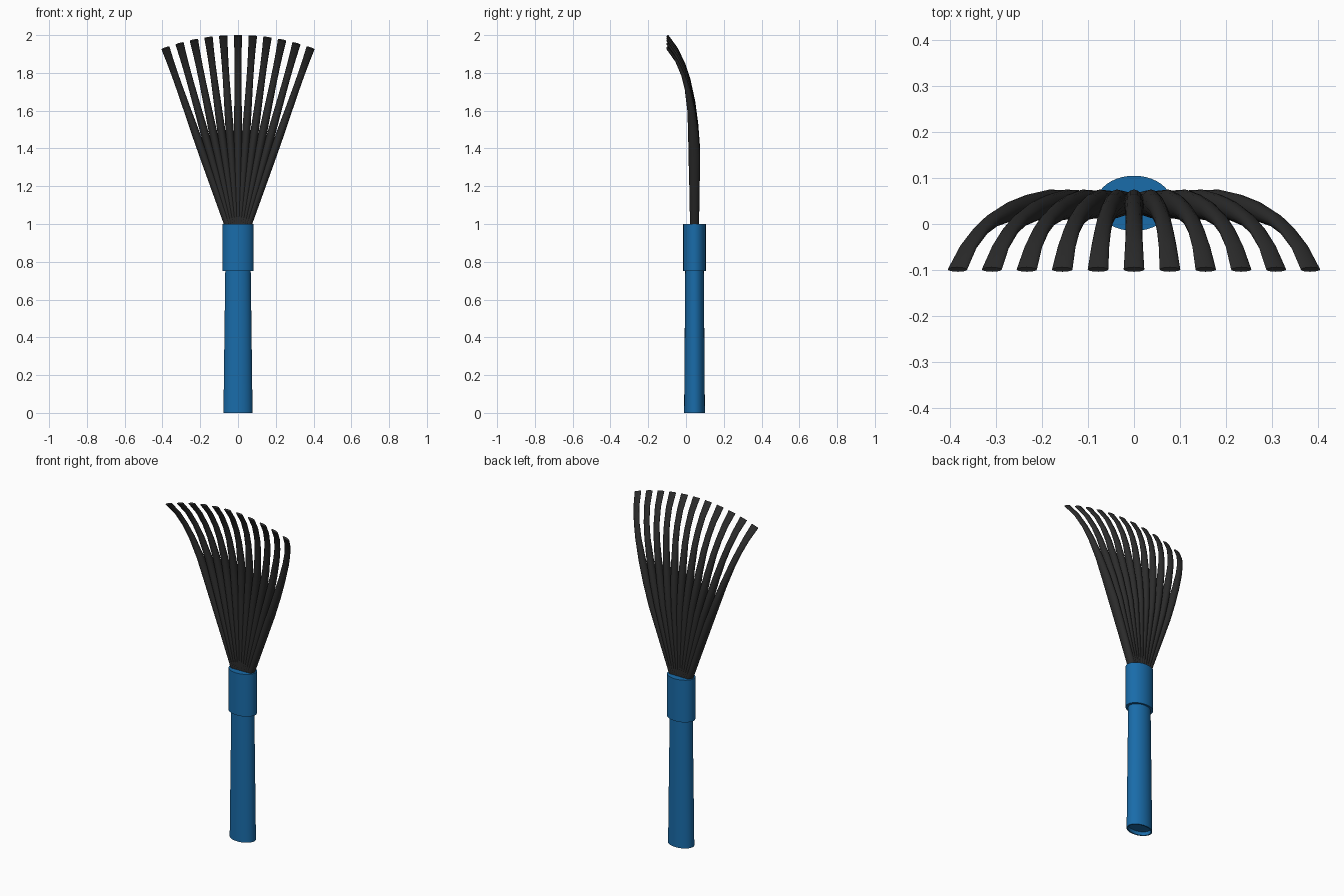
import bpy, bmesh, math
from mathutils import Vector

if "Cube" in bpy.data.objects:
    bpy.data.objects.remove(bpy.data.objects["Cube"])

AXIS_Y = 0.045      # depth of the handle axis
PIVOT_Z = 0.847     # height the tines fan out from
TINES, STEP = 11, math.radians(3.9)


def material(name, rgb):
    m = bpy.data.materials.new(name)
    m.diffuse_color = (*rgb, 1)
    m.use_nodes = True
    m.node_tree.nodes["Principled BSDF"].inputs["Base Color"].default_value = m.diffuse_color
    return m


def loft(name, rings, mat, angle=40):
    """Skin a list of equal-sized point rings and cap both ends."""
    bm = bmesh.new()
    loops = [[bm.verts.new(p) for p in ring] for ring in rings]
    n = len(loops[0])
    for a, b in zip(loops, loops[1:]):
        for i in range(n):
            j = (i + 1) % n
            bm.faces.new((a[i], a[j], b[j], b[i]))
    bm.faces.new(loops[0][::-1])
    bm.faces.new(loops[-1])
    bmesh.ops.recalc_face_normals(bm, faces=bm.faces)
    me = bpy.data.meshes.new(name)
    bm.to_mesh(me)
    bm.free()
    ob = bpy.data.objects.new(name, me)
    bpy.context.collection.objects.link(ob)
    me.materials.append(mat)
    bpy.ops.object.select_all(action='DESELECT')
    ob.select_set(True)
    bpy.context.view_layer.objects.active = ob
    bpy.ops.object.shade_smooth_by_angle(angle=math.radians(angle))
    return ob


def ellipse(center, u, v, n):
    return [center + u * math.cos(t) + v * math.sin(t)
            for t in (2 * math.pi * i / n for i in range(n))]


def oval_body(name, profile, mat):
    """Upright oval body from (z, half width, half depth) stations."""
    return loft(name, [ellipse(Vector((0, AXIS_Y, z)), Vector((rx, 0, 0)),
                               Vector((0, ry, 0)), 40)
                       for z, rx, ry in profile], mat)


blue = material("blue_plastic", (0.01, 0.15, 0.40))
black = material("black_plastic", (0.025, 0.025, 0.025))

# Tapered grip with a shallow recess in its base
oval_body("handle", [(0.02, 0.068, 0.046), (0, 0.07, 0.048), (0, 0.077, 0.055),
                     (0.4, 0.072, 0.052), (0.78, 0.067, 0.049)], blue)

# Collar that holds the tines
oval_body("collar", [(0.75, 0.083, 0.06), (1.0, 0.083, 0.06)], blue)

# Tine stations: distance from pivot, depth, half width, half thickness
SECTIONS = [(0.10, 0.045, 0.020, 0.022), (0.16, 0.045, 0.020, 0.024),
            (0.35, 0.045, 0.021, 0.027), (0.55, 0.044, 0.022, 0.031),
            (0.68, 0.038, 0.0215, 0.027), (0.80, 0.028, 0.0195, 0.021),
            (0.92, 0.008, 0.018, 0.015), (1.00, -0.015, 0.018, 0.011),
            (1.08, -0.050, 0.0195, 0.008), (1.151, -0.099, 0.0225, 0.006)]

# Fan of curved tines
for k in range(TINES):
    a = (k - TINES // 2) * STEP
    out = Vector((math.sin(a), 0, math.cos(a)))
    side = Vector((math.cos(a), 0, -math.sin(a)))
    rings = []
    for i, (r, y, w, t) in enumerate(SECTIONS):
        p = SECTIONS[max(i - 1, 0)]
        q = SECTIONS[min(i + 1, len(SECTIONS) - 1)]
        slope = math.atan2(q[1] - p[1], q[0] - p[0])
        normal = Vector((0, math.cos(slope), 0)) - out * math.sin(slope)
        center = Vector((0, y, PIVOT_Z)) + out * r
        rings.append(ellipse(center, side * w, normal * t, 16))
    loft(f"tine_{k + 1}", rings, black, 50)
